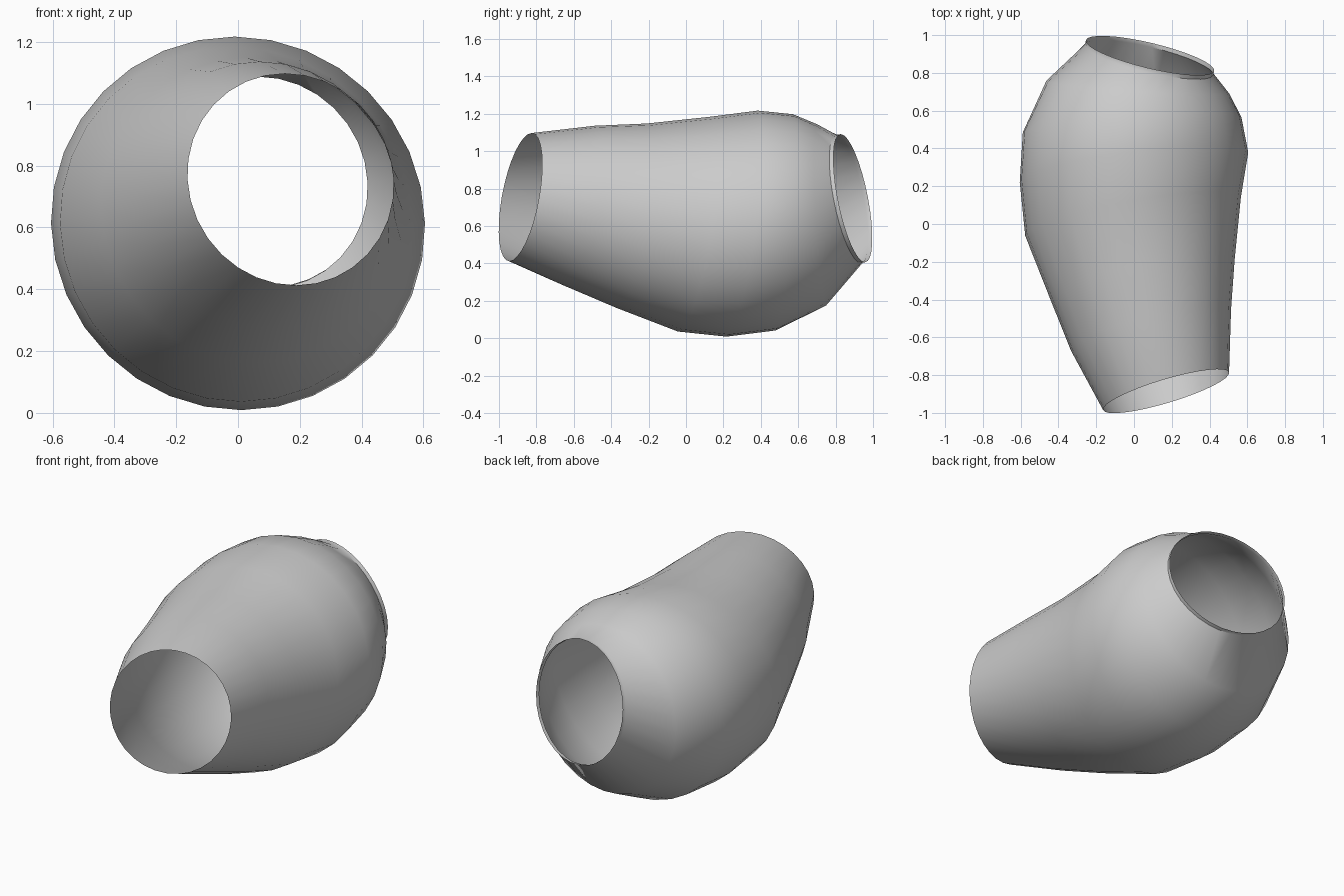
import bpy, bmesh, math
from mathutils import Vector

cube = bpy.data.objects.get("Cube")
if cube:
    bpy.data.objects.remove(cube, do_unlink=True)

SIDES = 32

# Rings from front to back: centre, radius, lean in y per x and per z
RINGS = [
    ((0.17, -0.885, 0.755), 0.348, 0.30, 0.19),
    ((0.09, -0.56, 0.705), 0.438, 0.26, 0.18),
    ((0.045, -0.29, 0.655), 0.50, 0.22, 0.17),
    ((-0.005, 0.04, 0.61), 0.58, 0.18, 0.15),
    ((0.0, 0.30, 0.613), 0.61, 0.13, 0.14),
    ((-0.01, 0.525, 0.62), 0.58, 0.07, 0.08),
    ((0.02, 0.725, 0.66), 0.485, -0.07, -0.05),
    ((0.08, 0.870, 0.745), 0.349, -0.24, -0.20),
    ((0.085, 0.892, 0.749), 0.349, -0.24, -0.20),   # short rim band
]


def add_ring(bm, centre, radius, lean_x, lean_z):
    """Circle of vertices lying in a leaning plane."""
    normal = Vector((-lean_x, 1, -lean_z)).normalized()
    across = Vector((1, lean_x, 0)).normalized()
    up = across.cross(normal)
    ring = []
    for i in range(SIDES):
        t = math.tau * i / SIDES
        offset = across * math.cos(t) + up * math.sin(t)
        ring.append(bm.verts.new(Vector(centre) + offset * radius))
    return ring


# Open bulging sleeve
bm = bmesh.new()
loops = [add_ring(bm, *ring) for ring in RINGS]
for a, b in zip(loops, loops[1:]):
    for i in range(SIDES):
        j = (i + 1) % SIDES
        bm.faces.new((a[j], a[i], b[i], b[j]))

# Point the faces away from the centre line
bm.normal_update()
first = bm.faces[:][SIDES * 4]
if first.normal.dot(first.calc_center_median() - Vector(RINGS[4][0])) < 0:
    bmesh.ops.reverse_faces(bm, faces=bm.faces[:])

mesh = bpy.data.meshes.new("sleeve")
bm.to_mesh(mesh)
bm.free()
sleeve = bpy.data.objects.new("sleeve", mesh)
bpy.context.collection.objects.link(sleeve)

# Plain grey material
grey = bpy.data.materials.new("plain grey")
grey.use_nodes = True
colour = (0.6, 0.6, 0.6, 1)
grey.diffuse_color = colour
grey.node_tree.nodes["Principled BSDF"].inputs["Base Color"].default_value = colour
mesh.materials.append(grey)

# Smooth body with a crisp rim
bpy.context.view_layer.objects.active = sleeve
sleeve.select_set(True)
bpy.ops.object.shade_smooth_by_angle(angle=math.radians(40))
